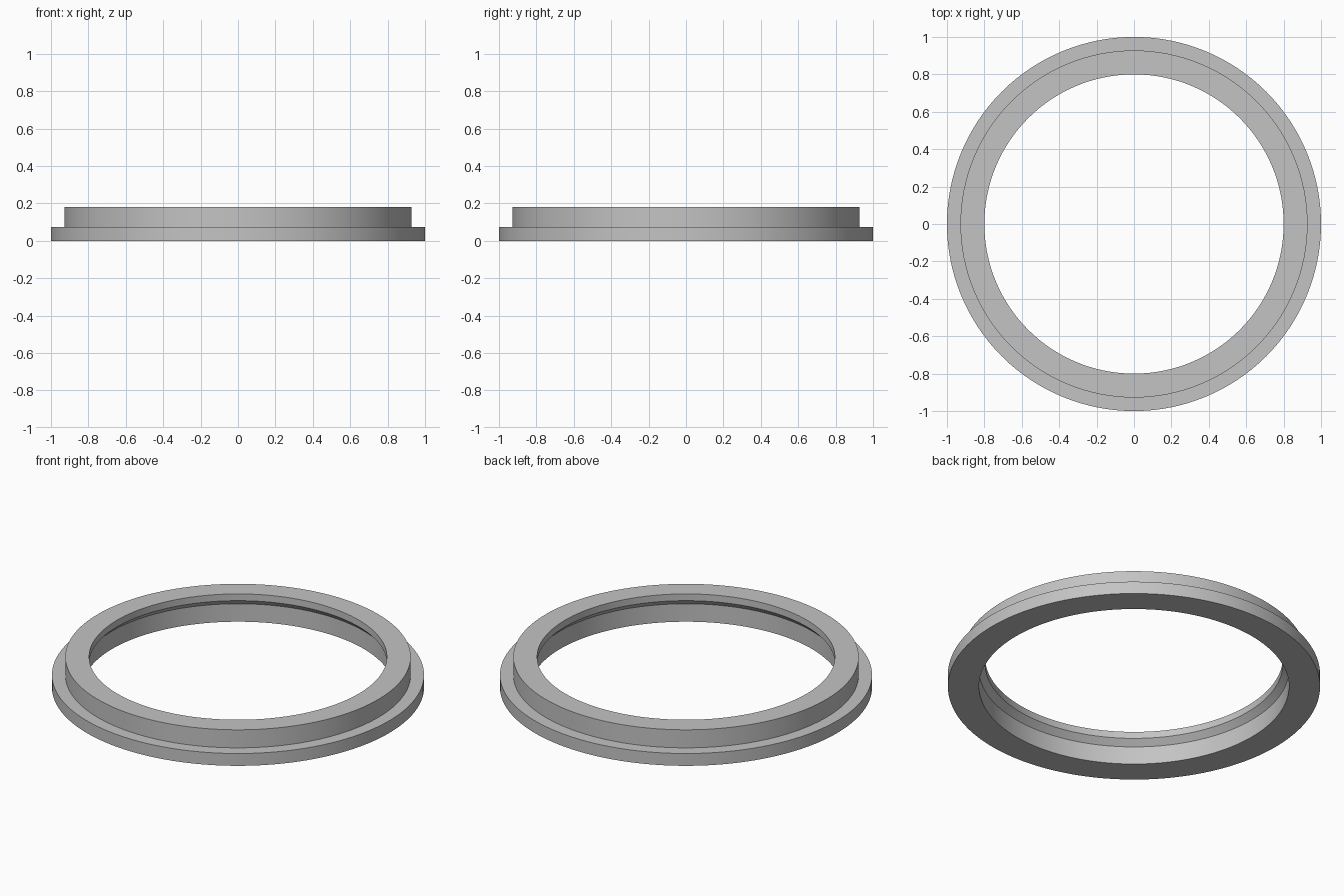
import bpy
import bmesh
import math

cube = bpy.data.objects.get("Cube")
if cube:
    bpy.data.objects.remove(cube, do_unlink=True)

# Plain grey finish
grey = bpy.data.materials.new("plain_grey")
grey.use_nodes = True
colour = (0.55, 0.55, 0.55, 1)
grey.diffuse_color = colour
grey.node_tree.nodes["Principled BSDF"].inputs["Base Color"].default_value = colour


def lathe(name, profile, steps, material):
    """Spin a closed (radius, height) outline around the z axis."""
    bm = bmesh.new()
    verts = [bm.verts.new((r, 0, z)) for r, z in profile]
    edges = [bm.edges.new((v, verts[(i + 1) % len(verts)])) for i, v in enumerate(verts)]
    bmesh.ops.spin(bm, geom=verts + edges, cent=(0, 0, 0), axis=(0, 0, 1),
                   angle=math.tau, steps=steps, use_merge=True)
    bmesh.ops.remove_doubles(bm, verts=bm.verts, dist=1e-5)
    bmesh.ops.recalc_face_normals(bm, faces=bm.faces)
    mesh = bpy.data.meshes.new(name)
    bm.to_mesh(mesh)
    bm.free()
    mesh.materials.append(material)
    obj = bpy.data.objects.new(name, mesh)
    bpy.context.collection.objects.link(obj)
    return obj


# Flanged ring: wide base flange, raised collar, chamfered inner lip
outline = [
    (0.833, 0), (1, 0), (1, 0.073), (0.928, 0.073),
    (0.928, 0.18), (0.8, 0.18), (0.8, 0.14), (0.833, 0.106),
]
ring = lathe("flanged_ring", outline, 128, grey)

bpy.ops.object.select_all(action="DESELECT")
ring.select_set(True)
bpy.context.view_layer.objects.active = ring
bpy.ops.object.shade_smooth_by_angle(angle=math.radians(30))
